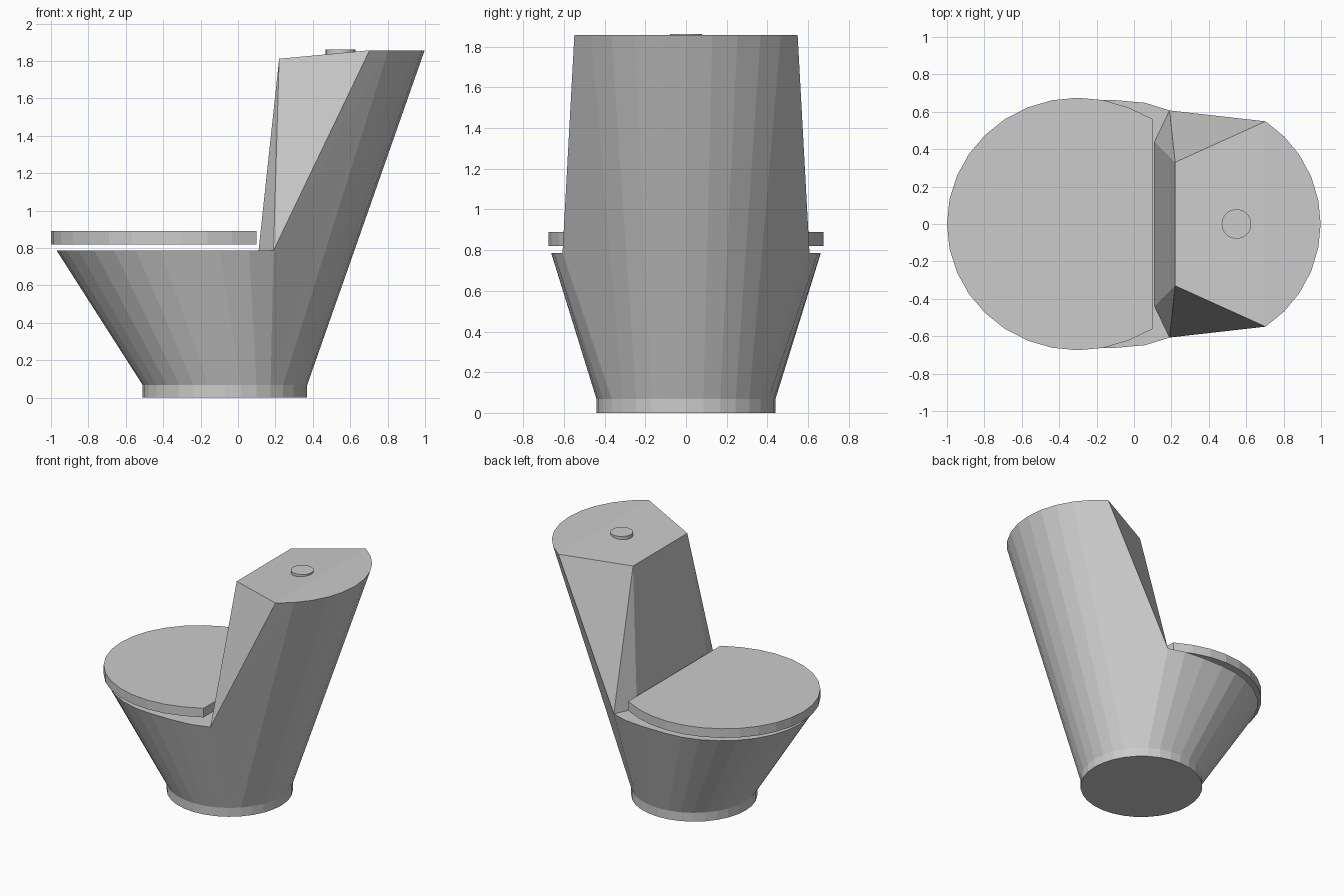
import bpy, bmesh
from math import sin, cos, radians

if "Cube" in bpy.data.objects:
    bpy.data.objects.remove(bpy.data.objects["Cube"])

N = 32
STEP = 360 / N


def ell(i, cx, rx, ry, z):
    a = radians(i * STEP)
    return (cx + rx * cos(a), ry * sin(a), z)


def flip(p):
    return (p[0], -p[1], p[2])


def finish(name, bm):
    bmesh.ops.recalc_face_normals(bm, faces=bm.faces)
    mesh = bpy.data.meshes.new(name)
    bm.to_mesh(mesh)
    bm.free()
    obj = bpy.data.objects.new(name, mesh)
    bpy.context.collection.objects.link(obj)
    return obj


def prism(name, outline, z0, z1):
    bm = bmesh.new()
    lo = [bm.verts.new((x, y, z0)) for x, y, _ in outline]
    hi = [bm.verts.new((x, y, z1)) for x, y, _ in outline]
    bm.faces.new(lo)
    bm.faces.new(hi)
    n = len(outline)
    for i in range(n):
        j = (i + 1) % n
        bm.faces.new((lo[i], lo[j], hi[j], hi[i]))
    return finish(name, bm)


# Bowl and tank body: round foot, splayed bowl rim, sheared tank back
bm = bmesh.new()
floor = [bm.verts.new(ell(i, -0.07, 0.44, 0.44, 0)) for i in range(N)]
foot = [bm.verts.new(ell(i, -0.07, 0.44, 0.44, 0.068)) for i in range(N)]

half = {5: (0.19, 0.607, 0.787), 6: (0.06, 0.648, 0.787), 7: (-0.10, 0.662, 0.787)}
for i in range(8, 17):
    half[i] = ell(i, -0.28, 0.69, 0.663, 0.787)
rim = {i: bm.verts.new(half[i] if i <= 16 else flip(half[N - i]))
       for i in range(5, 28)}
top = {k: bm.verts.new(ell(k, 0.335, 0.663, 0.66, 1.857)) for k in range(-5, 6)}
near = {s: bm.verts.new((0.11, s * 0.44, 0.787)) for s in (1, -1)}
front = {s: bm.verts.new((0.22, s * 0.33, 1.812)) for s in (1, -1)}

bm.faces.new(floor)
for i in range(N):
    j = (i + 1) % N
    bm.faces.new((floor[i], floor[j], foot[j], foot[i]))
for i in range(5, 27):
    bm.faces.new((foot[i], foot[i + 1], rim[i + 1], rim[i]))
for k in range(-4, 4):
    bm.faces.new((foot[k], foot[k + 1], top[k + 1], top[k]))
for s in (1, -1):
    r = rim[5 if s == 1 else 27]
    bm.faces.new((foot[4 * s], foot[5 * s], top[4 * s]))
    bm.faces.new((foot[5 * s], r, top[4 * s]))
    bm.faces.new((r, top[5 * s], top[4 * s]))
    bm.faces.new((r, near[s], front[s]))
    bm.faces.new((r, front[s], top[5 * s]))
bm.faces.new([rim[i] for i in range(5, 28)] + [near[-1], near[1]])
bm.faces.new((near[-1], near[1], front[1], front[-1]))
bm.faces.new((front[-1], front[1], top[5], top[-5]))
bm.faces.new([top[k] for k in range(-5, 6)])
finish("bowl_and_tank", bm)

# Seat lid: oval with a straight rear edge, floating just above the rim
lid = [ell(i, -0.30, 0.70, 0.675, 0) for i in range(5, 28)]
lid[0], lid[-1] = (0.10, 0.561, 0), (0.10, -0.561, 0)
prism("seat_lid", lid, 0.82, 0.89)

# Flush button on the tank top
prism("flush_button", [ell(i, 0.548, 0.079, 0.079, 0) for i in range(N)], 1.82, 1.862)
